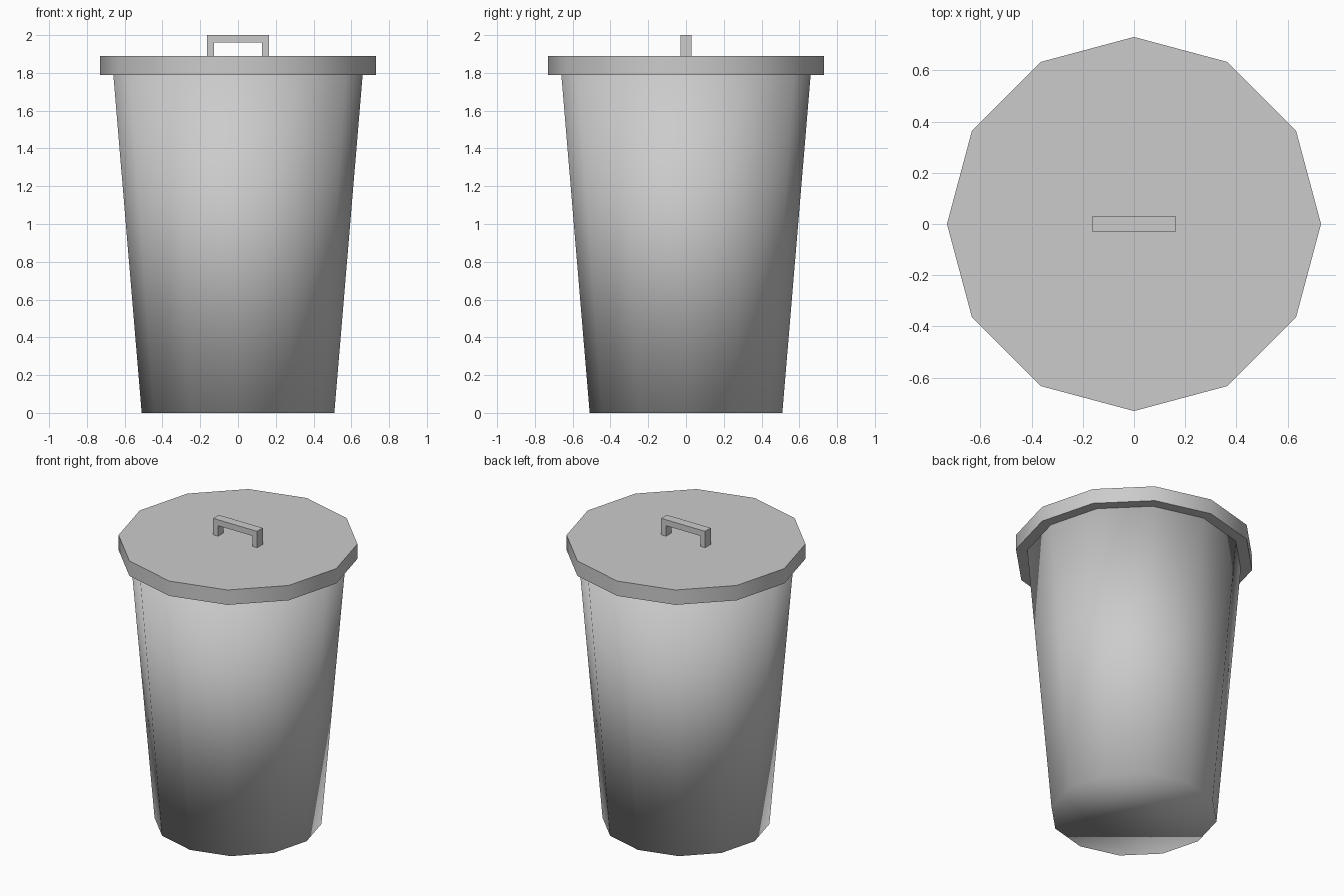
import bpy, bmesh, math

if "Cube" in bpy.data.objects:
    bpy.data.objects.remove(bpy.data.objects["Cube"])

SIDES = 12


def make_object(name, bm):
    bmesh.ops.recalc_face_normals(bm, faces=bm.faces[:])
    mesh = bpy.data.meshes.new(name)
    bm.to_mesh(mesh)
    bm.free()
    obj = bpy.data.objects.new(name, mesh)
    bpy.context.collection.objects.link(obj)
    return obj


def tapered_drum(name, r_bottom, r_top, z_bottom, z_top):
    """Closed 12-sided drum with a vertex on the +x axis."""
    bm = bmesh.new()
    rings = []
    for r, z in ((r_bottom, z_bottom), (r_top, z_top)):
        angles = [2 * math.pi * i / SIDES for i in range(SIDES)]
        rings.append([bm.verts.new((r * math.cos(a), r * math.sin(a), z)) for a in angles])
    low, high = rings
    for i in range(SIDES):
        j = (i + 1) % SIDES
        bm.faces.new((low[i], low[j], high[j], high[i]))
    bm.faces.new(low[::-1])
    bm.faces.new(high)
    return make_object(name, bm)


# Tapered bin body, smooth all over including the base
body = tapered_drum("bin_body", 0.51, 0.66, 0.0, 1.79)
body.data.shade_smooth()

# Overhanging lid: flat top and underside, smooth rim
lid = tapered_drum("lid", 0.73, 0.73, 1.79, 1.89)
bpy.ops.object.select_all(action='DESELECT')
lid.select_set(True)
bpy.context.view_layer.objects.active = lid
bpy.ops.object.shade_smooth_by_angle(angle=math.radians(40))

# Square-section handle: arch profile extruded along y
half = [(0.163, 1.89), (0.163, 2.0)]
inner = [(0.127, 1.96), (0.127, 1.89)]
right = half[::-1]
profile = [(-x, z) for x, z in half] + right
profile += [(x, z) for x, z in inner[::-1]] + [(-x, z) for x, z in inner]
bm = bmesh.new()
face = bm.faces.new([bm.verts.new((x, -0.03, z)) for x, z in profile])
ext = bmesh.ops.extrude_face_region(bm, geom=[face], use_keep_orig=True)
moved = [v for v in ext["geom"] if isinstance(v, bmesh.types.BMVert)]
bmesh.ops.translate(bm, verts=moved, vec=(0, 0.06, 0))
make_object("lid_handle", bm)
